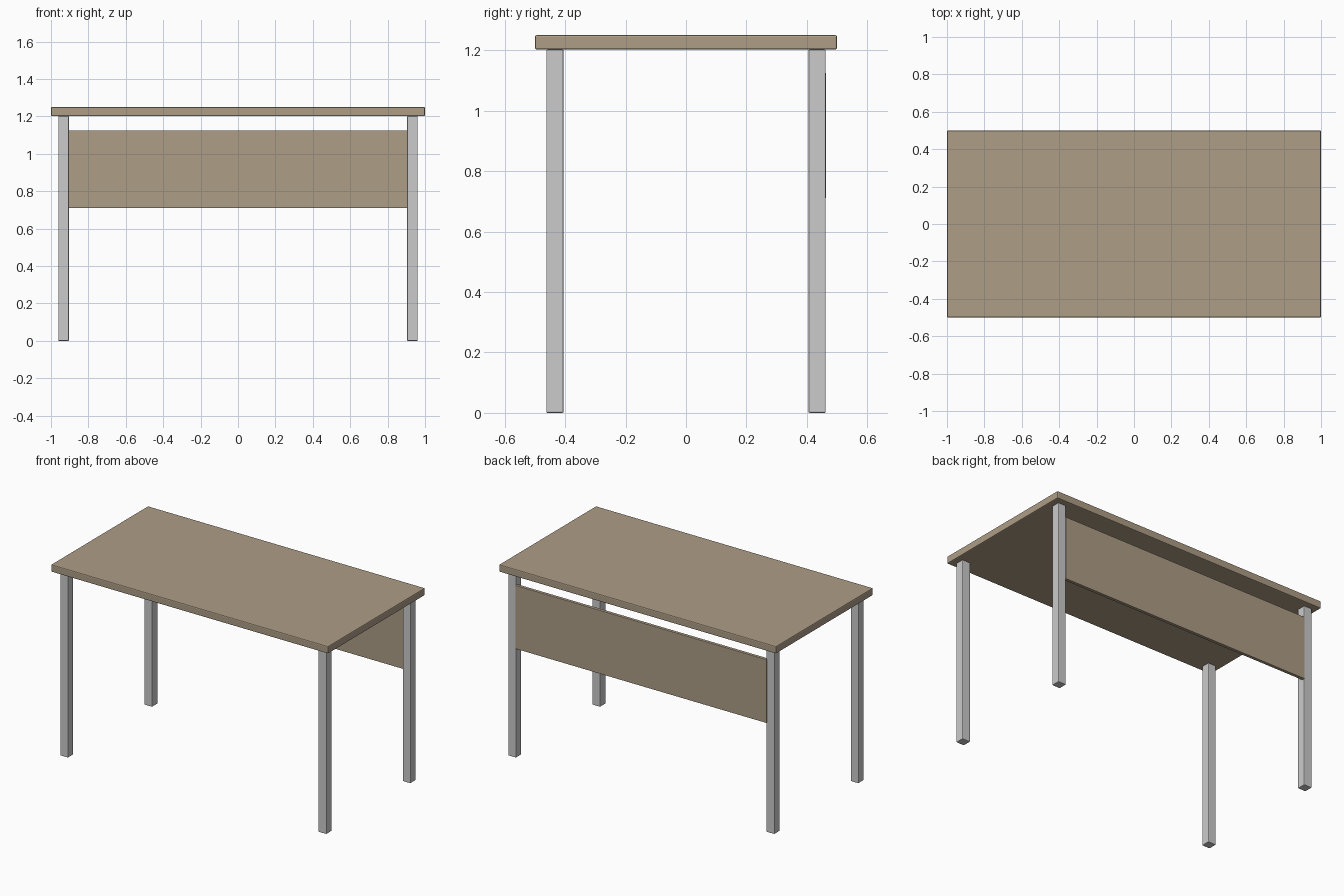
import bpy
import bmesh
from mathutils import Vector

if "Cube" in bpy.data.objects:
    bpy.data.objects.remove(bpy.data.objects["Cube"])

wood = bpy.data.materials.new("wood")
wood.diffuse_color = (0.42, 0.34, 0.24, 1.0)
wood.use_nodes = True
wood.node_tree.nodes["Principled BSDF"].inputs["Base Color"].default_value = wood.diffuse_color


def box(name, lo, hi, bevel=0.0, mat=None):
    """Box between two corners with a small edge bevel."""
    lo, hi = Vector(lo), Vector(hi)
    size, mid = hi - lo, (lo + hi) / 2
    mesh = bpy.data.meshes.new(name)
    bm = bmesh.new()
    bmesh.ops.create_cube(bm, size=1.0)
    bmesh.ops.scale(bm, vec=size, verts=bm.verts)
    bm.to_mesh(mesh)
    bm.free()
    ob = bpy.data.objects.new(name, mesh)
    ob.location = mid
    bpy.context.collection.objects.link(ob)
    if bevel:
        mod = ob.modifiers.new("edge bevel", 'BEVEL')
        mod.width = bevel
        mod.segments = 2
    if mat:
        mesh.materials.append(mat)
    return ob


# Desktop slab
box("desktop", (-1, -0.5, 1.202), (1, 0.5, 1.25), 0.006, wood)

# Four square legs
LEG, LX, LY = 0.0285, 0.9325, 0.4335
for sx, side in ((-1, "left"), (1, "right")):
    for sy, end in ((-1, "front"), (1, "back")):
        x, y = sx * LX, sy * LY
        box(f"{end}_{side}_leg", (x - LEG, y - LEG, 0),
            (x + LEG, y + LEG, 1.202), 0.004)

# Modesty panel between the back legs, just proud of their rear faces
box("modesty_panel", (-0.906, 0.443, 0.711), (0.906, 0.464, 1.125), 0.002, wood)
